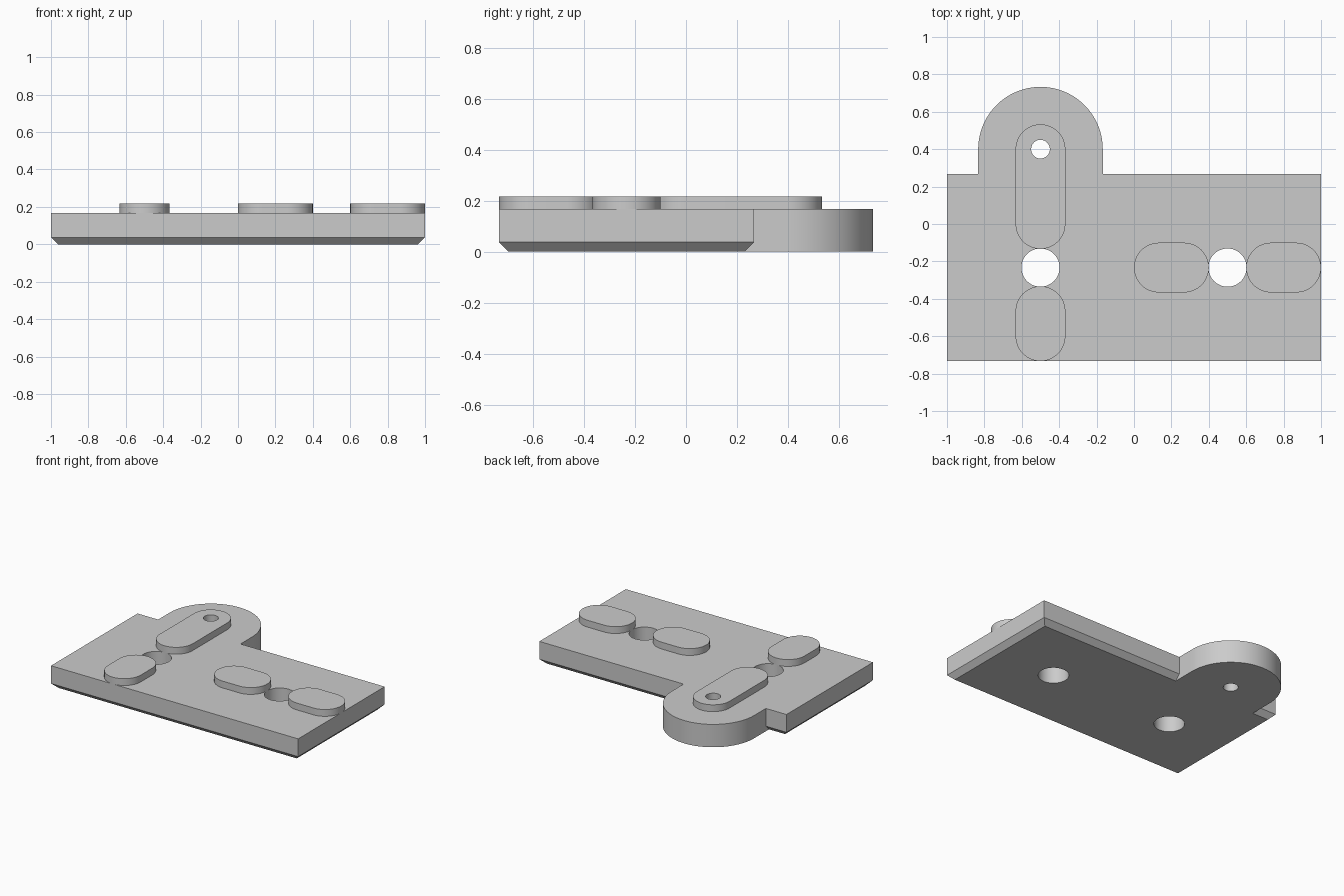
import bpy
import bmesh
from math import cos, sin, pi, radians

if "Cube" in bpy.data.objects:
    bpy.data.objects.remove(bpy.data.objects["Cube"])

THICK, PAD_TOP, CHAMFER = 0.167, 0.217, 0.037
FRONT, BACK = -0.733, 0.267
HOLE_Y, TAB_X, TAB_Y = -0.233, -0.5, 0.4

grey = bpy.data.materials.new("plain_grey")
grey.use_nodes = True
grey.diffuse_color = (0.6, 0.6, 0.6, 1)
grey.node_tree.nodes["Principled BSDF"].inputs["Base Color"].default_value = (0.6, 0.6, 0.6, 1)


def prism(name, outline, z0, z1, chamfer=0):
    """Extrude an outline upwards, optionally chamfering its lower rim."""
    bm = bmesh.new()
    base = bm.faces.new([bm.verts.new((x, y, z0)) for x, y in outline])
    rise = bmesh.ops.extrude_face_region(bm, geom=[base])["geom"]
    for v in rise:
        if isinstance(v, bmesh.types.BMVert):
            v.co.z = z1
    bmesh.ops.recalc_face_normals(bm, faces=bm.faces)
    if chamfer:
        rim = [e for e in bm.edges if all(abs(v.co.z - z0) < 1e-5 for v in e.verts)]
        bmesh.ops.bevel(bm, geom=rim, offset=chamfer, segments=1, affect='EDGES')
    mesh = bpy.data.meshes.new(name)
    bm.to_mesh(mesh)
    bm.free()
    mesh.materials.append(grey)
    obj = bpy.data.objects.new(name, mesh)
    bpy.context.collection.objects.link(obj)
    return obj


def arc(cx, cy, r, start, sweep, steps):
    return [(cx + r * cos(start + sweep * i / steps), cy + r * sin(start + sweep * i / steps))
            for i in range(steps + 1)]


def slot(x0, y0, x1, y1, r):
    """Rounded slot between two end centres, running along x or y."""
    a = 0 if y0 == y1 else pi / 2
    return arc(x1, y1, r, a - pi / 2, pi, 32) + arc(x0, y0, r, a + pi / 2, pi, 32)


def combine(target, tools, operation):
    """Apply booleans and discard the tool objects."""
    for tool in tools:
        mod = target.modifiers.new(tool.name, 'BOOLEAN')
        mod.object, mod.operation, mod.solver = tool, operation, 'EXACT'
    bpy.context.view_layer.update()
    depsgraph = bpy.context.evaluated_depsgraph_get()
    result = bpy.data.meshes.new_from_object(target.evaluated_get(depsgraph))
    target.modifiers.clear()
    target.data = result
    for tool in tools:
        bpy.data.objects.remove(tool)


def hole(name, x, y, r):
    cutter = prism(name, arc(x, y, r, 0, 2 * pi, 64)[:-1], -0.1, 0.4)
    cutter.hide_render = True
    return cutter


# Base plate with chamfered underside, joined to the rounded tab
plate = prism("base_plate", [(-1, FRONT), (1, FRONT), (1, BACK), (-1, BACK)], 0, THICK, CHAMFER)
tab_outline = arc(TAB_X, TAB_Y, 0.333, 0, pi, 64) + [(TAB_X - 0.333, 0.1), (TAB_X + 0.333, 0.1)]
combine(plate, [prism("rounded_tab", tab_outline, 0, THICK)], 'UNION')

# Through holes in the plate and tab
combine(plate, [hole("left_hole", 0.5, HOLE_Y, 0.102), hole("right_hole", TAB_X, HOLE_Y, 0.102),
                hole("tab_hole", TAB_X, TAB_Y, 0.05)], 'DIFFERENCE')

# Raised rounded pads
R = 0.133
pads = [
    prism("inner_pad", slot(R, HOLE_Y, 0.4 - R, HOLE_Y, R), THICK, PAD_TOP),
    prism("outer_pad", slot(0.6 + R, HOLE_Y, 1 - R, HOLE_Y, R), THICK, PAD_TOP),
    prism("front_pad", slot(TAB_X, FRONT + R, TAB_X, -0.333 - R, R), THICK, PAD_TOP),
    prism("tab_pad", slot(TAB_X, -R + R, TAB_X, TAB_Y, R), THICK, PAD_TOP),
]
combine(pads[-1], [hole("tab_pad_hole", TAB_X, TAB_Y, 0.05)], 'DIFFERENCE')

# Smooth curved walls, keep the edges crisp
for obj in [plate] + pads:
    bpy.ops.object.select_all(action='DESELECT')
    obj.select_set(True)
    bpy.context.view_layer.objects.active = obj
    bpy.ops.object.shade_smooth_by_angle(angle=radians(30))
